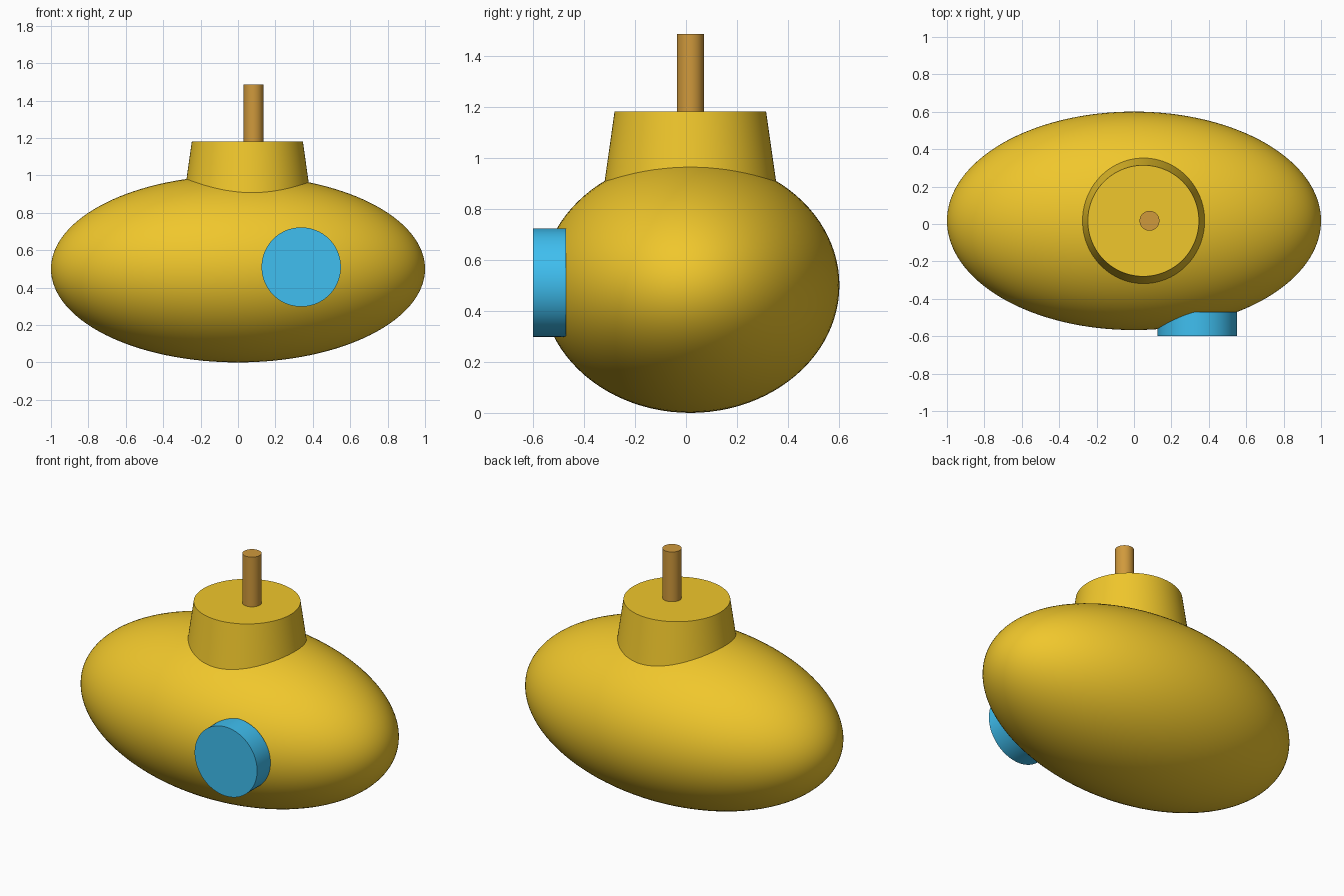
import bpy, math

if "Cube" in bpy.data.objects:
    bpy.data.objects.remove(bpy.data.objects["Cube"])

CY = 0.017  # centre line of the hull in y


def material(name, rgb):
    m = bpy.data.materials.new(name)
    m.diffuse_color = (*rgb, 1)
    m.use_nodes = True
    m.node_tree.nodes["Principled BSDF"].inputs["Base Color"].default_value = m.diffuse_color
    return m


def finish(name, mat):
    o = bpy.context.object
    o.name = name
    o.data.materials.append(mat)
    bpy.ops.object.transform_apply(location=False, rotation=True, scale=True)
    bpy.ops.object.shade_smooth_by_angle(angle=math.radians(35))
    return o


def frustum(name, mat, r1, r2, depth, loc, rot=(0, 0, 0)):
    bpy.ops.mesh.primitive_cone_add(vertices=96, radius1=r1, radius2=r2,
                                    depth=depth, location=loc, rotation=rot)
    return finish(name, mat)


yellow = material("hull_yellow", (0.87, 0.57, 0.025))
blue = material("window_blue", (0.05, 0.52, 0.87))
brass = material("periscope_brass", (0.63, 0.32, 0.045))

# Ellipsoid hull, poles on the long axis
bpy.ops.mesh.primitive_uv_sphere_add(segments=96, ring_count=64, radius=1,
                                     location=(0, CY, 0.5),
                                     rotation=(0, math.pi / 2, 0))
bpy.ops.object.transform_apply(location=False, rotation=True, scale=False)
bpy.context.object.scale = (1, 0.584, 0.5)
finish("hull", yellow)

# Tapered tower, sunk into the hull
frustum("tower", yellow, 0.351, 0.297, 0.38, (0.05, CY, 0.99))

# Periscope
frustum("periscope", brass, 0.053, 0.053, 0.405, (0.083, CY, 1.2825))

# Round window on the front side
frustum("window", blue, 0.212, 0.212, 0.129, (0.338, -0.5355, 0.51),
        (math.pi / 2, 0, 0))
